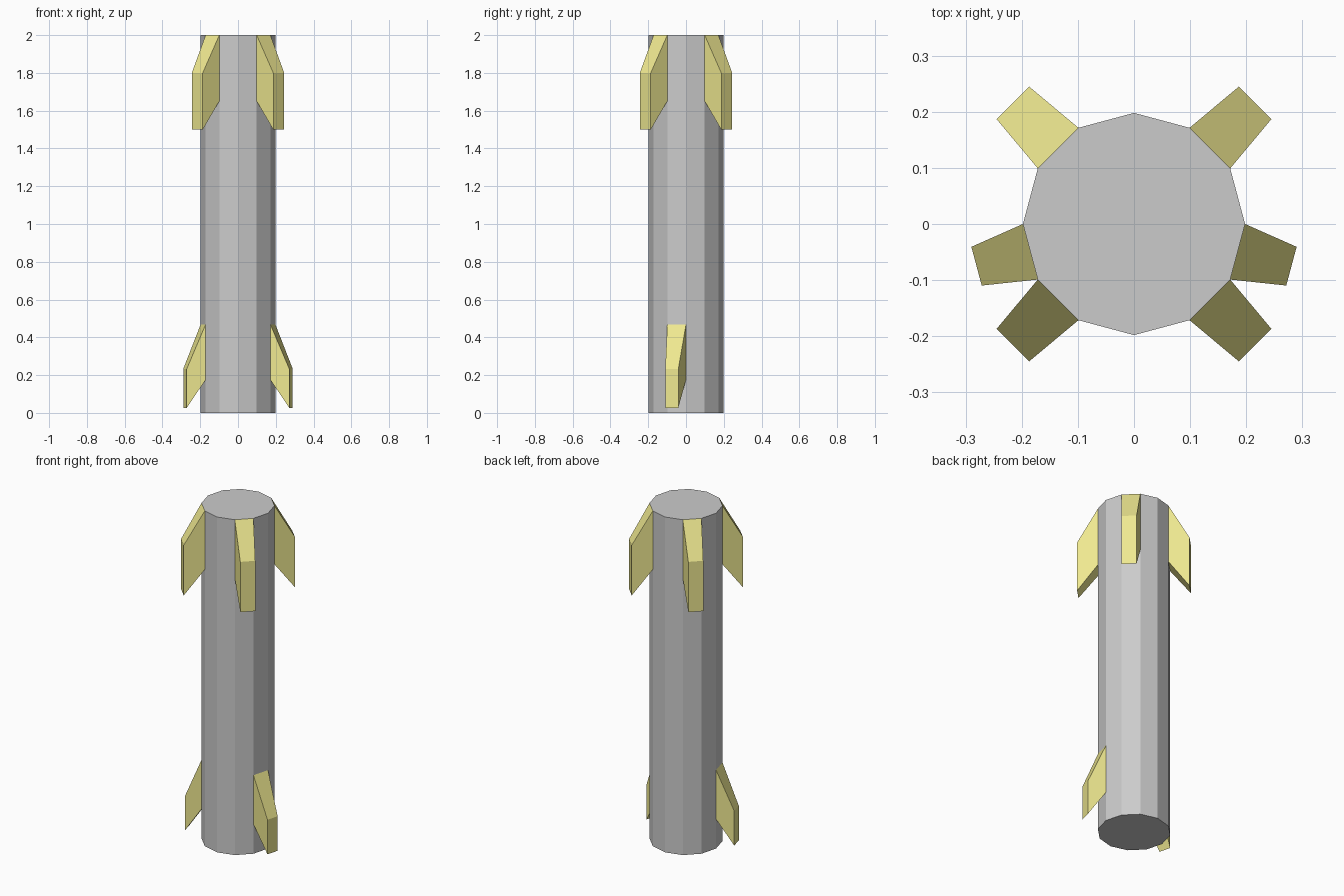
import bpy, bmesh
from math import radians, cos, sin

if "Cube" in bpy.data.objects:
    bpy.data.objects.remove(bpy.data.objects["Cube"])

R = 0.198   # body radius, 12 sides
H = 2.0

yellow = bpy.data.materials.new("fin_yellow")
yellow.diffuse_color = (0.86, 0.81, 0.28, 1)
yellow.use_nodes = True
yellow.node_tree.nodes["Principled BSDF"].inputs["Base Color"].default_value = yellow.diffuse_color


def link(bm, name, mat=None):
    bmesh.ops.recalc_face_normals(bm, faces=bm.faces)
    mesh = bpy.data.meshes.new(name)
    bm.to_mesh(mesh)
    bm.free()
    obj = bpy.data.objects.new(name, mesh)
    bpy.context.collection.objects.link(obj)
    if mat:
        mesh.materials.append(mat)
    return obj


def fin(name, angle, root_z, tip_z, tip_r, tip_half):
    """Swept block growing from the body side whose centre faces 'angle'."""
    a = radians(angle)
    half = R * sin(radians(15))
    root_r = R * cos(radians(15))
    bm = bmesh.new()
    rings = []
    for r, w, (z0, z1) in ((root_r, half, root_z), (tip_r, tip_half, tip_z)):
        rings.append([bm.verts.new((r * cos(a) - s * sin(a), r * sin(a) + s * cos(a), z))
                      for s, z in ((-w, z0), (w, z0), (w, z1), (-w, z1))])
    root, tip = rings
    bm.faces.new(root)
    bm.faces.new(tip)
    for i in range(4):
        j = (i + 1) % 4
        bm.faces.new((root[i], root[j], tip[j], tip[i]))
    return link(bm, name, yellow)


# Body tube
bm = bmesh.new()
bmesh.ops.create_cone(bm, cap_ends=True, segments=12, radius1=R, radius2=R, depth=H)
bmesh.ops.translate(bm, verts=bm.verts, vec=(0, 0, H / 2))
link(bm, "body")

# Four large fins at the top
for i, angle in enumerate((45, 135, 225, 315)):
    fin(f"upper_fin_{i + 1}", angle, (1.65, 2.0), (1.5, 1.8), 0.305, 0.041)

# Two small fins near the base, mirrored left and right
for side, angle in (("right", -15), ("left", 195)):
    fin(f"lower_fin_{side}", angle, (0.175, 0.468), (0.027, 0.233), 0.2905, 0.0357)
